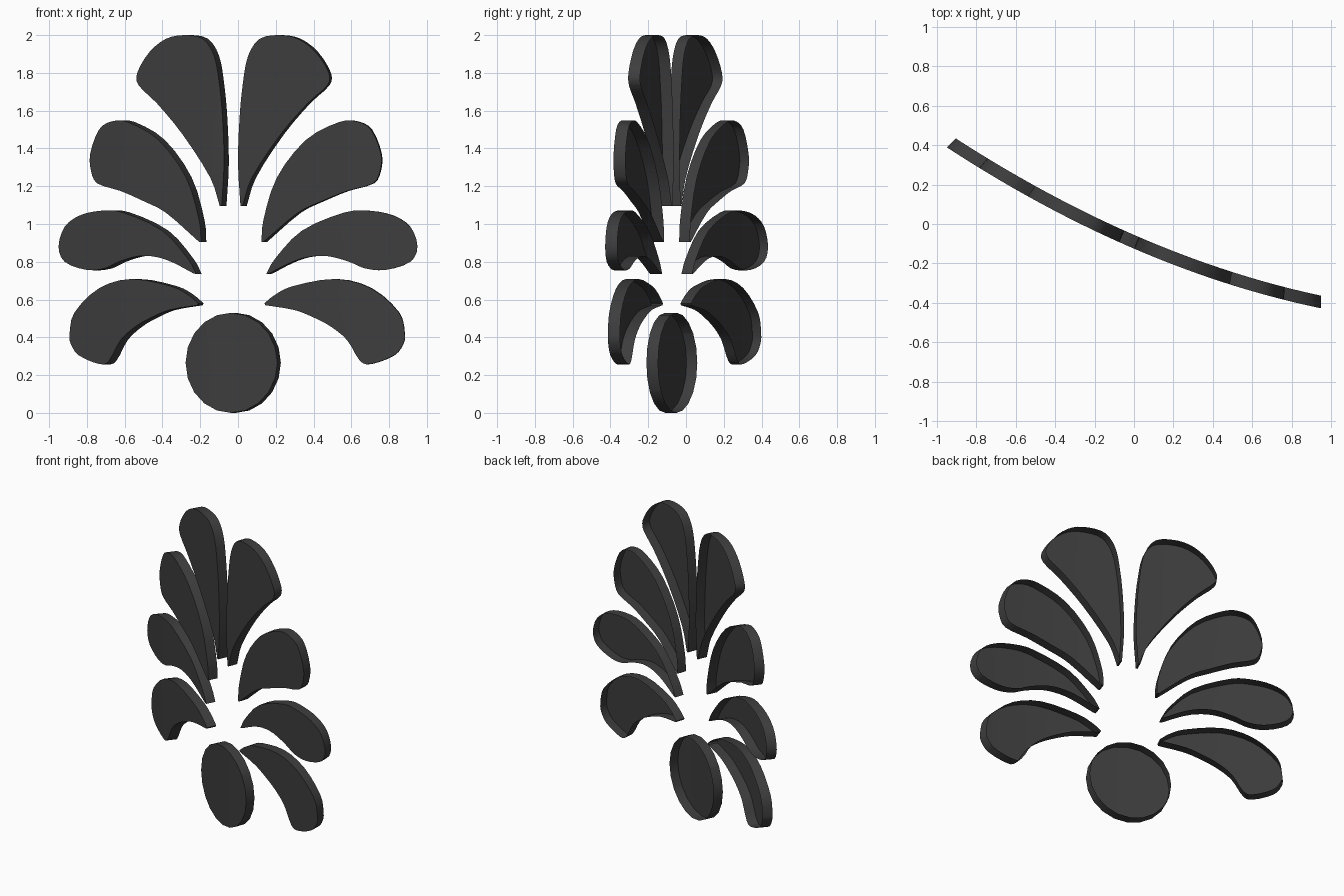
import bpy
import bmesh
import math
from mathutils import Vector
from mathutils.geometry import interpolate_bezier

if "Cube" in bpy.data.objects:
    bpy.data.objects.remove(bpy.data.objects["Cube"], do_unlink=True)

THICKNESS = 0.064
HALF_WIDTH = 0.95

# Single dark material
charcoal = bpy.data.materials.new("charcoal_grey")
charcoal.use_nodes = True
colour = (0.047, 0.047, 0.047, 1)
charcoal.diffuse_color = colour
charcoal.node_tree.nodes["Principled BSDF"].inputs["Base Color"].default_value = colour


def smooth_outline(points, steps=4):
    """Smooth open curve through the points, running from tip back to tip."""
    pts = [Vector(p) for p in points]
    gaps = [math.sqrt((b - a).length) for a, b in zip(pts, pts[1:])]
    last = len(pts) - 1
    tangents = []
    for i in range(len(pts)):
        lo, hi = max(i - 1, 0), min(i + 1, last)
        tangents.append((pts[hi] - pts[lo]) / sum(gaps[lo:hi]))
    outline = []
    for i, gap in enumerate(gaps):
        handle_a = pts[i] + tangents[i] * gap / 3
        handle_b = pts[i + 1] - tangents[i + 1] * gap / 3
        outline += interpolate_bezier(pts[i], handle_a, handle_b, pts[i + 1], steps)[:-1]
    return outline + [pts[last]]


def bend(co):
    """Wrap the flat plate onto the turned, gently arched surface."""
    s, depth, z = co
    x = s - 0.037 * (1 - (s / HALF_WIDTH) ** 2)
    y = -0.125 - 0.43 * x + 0.117 * x * x
    angle = math.radians(22.5) * (1 - s / HALF_WIDTH)
    return Vector((x + depth * math.sin(angle), y + depth * math.cos(angle), z))


def make_shell(name, outline, side=1):
    """Front plate with a rim running backwards, open at the back."""
    bm = bmesh.new()
    front = bm.faces.new([bm.verts.new((side * p[0], 0, p[1])) for p in outline])
    front.normal_update()
    if front.normal.y > 0:
        front.normal_flip()
    rim = bmesh.ops.extrude_edge_only(bm, edges=bm.edges[:])
    for v in rim["geom"]:
        if isinstance(v, bmesh.types.BMVert):
            v.co.y = THICKNESS
    # Cut into strips so the faces follow the arch
    for i in range(-9, 10):
        geom = bm.verts[:] + bm.edges[:] + bm.faces[:]
        bmesh.ops.bisect_plane(bm, geom=geom, plane_co=(i / 10 + 0.003, 0, 0),
                               plane_no=(1, 0, 0), dist=1e-5)
    for v in bm.verts:
        v.co = bend(v.co)
    bmesh.ops.recalc_face_normals(bm, faces=bm.faces[:])
    # Keep the plate facing forwards and the rim facing outwards
    largest = max(bm.faces, key=lambda f: f.calc_area())
    if largest.normal.y > 0:
        bmesh.ops.reverse_faces(bm, faces=bm.faces[:])
    mesh = bpy.data.meshes.new(name)
    bm.to_mesh(mesh)
    bm.free()
    mesh.materials.append(charcoal)
    obj = bpy.data.objects.new(name, mesh)
    bpy.context.collection.objects.link(obj)
    bpy.ops.object.select_all(action='DESELECT')
    bpy.context.view_layer.objects.active = obj
    obj.select_set(True)
    bpy.ops.object.shade_smooth_by_angle(angle=math.radians(30))


# Petal outlines, from the inner tip around the upper edge and back
petals = {
    "top_petal": [(.05, 1.095), (.037, 1.32), (.045, 1.56), (.062, 1.74), (.09, 1.89),
                  (.15, 1.98), (.25, 2), (.35, 1.98), (.44, 1.91), (.507, 1.8),
                  (.5, 1.735), (.4, 1.64), (.26, 1.475), (.11, 1.245), (.06, 1.095)],
    "upper_petal": [(.16, .905), (.17, 1.02), (.24, 1.245), (.39, 1.445), (.56, 1.54),
                    (.65, 1.543), (.72, 1.5), (.77, 1.37), (.765, 1.28), (.73, 1.215),
                    (.6, 1.175), (.47, 1.12), (.35, 1.06), (.17, .905)],
    "middle_petal": [(.185, .735), (.23, .815), (.37, .965), (.59, 1.062), (.71, 1.07),
                     (.83, 1.045), (.915, .985), (.95, .88), (.915, .8), (.79, .757),
                     (.69, .765), (.61, .8), (.5, .83), (.4, .825), (.31, .795), (.2, .738)],
    "lower_petal": [(.175, .58), (.23, .625), (.32, .67), (.54, .709), (.72, .66),
                    (.86, .53), (.887, .42), (.88, .365), (.835, .305), (.715, .258),
                    (.665, .275), (.6, .385), (.52, .455), (.43, .505), (.33, .545),
                    (.18, .57)],
}
for name, points in petals.items():
    outline = smooth_outline(points)
    make_shell(name + "_left", outline, 1)
    make_shell(name + "_right", outline, -1)

# Round disc at the foot of the fan
SIDES = 20
turns = [math.tau * i / SIDES for i in range(SIDES)]
make_shell("base_disc", [(0.243 * math.cos(t), 0.265 * (1 + math.sin(t))) for t in turns])
